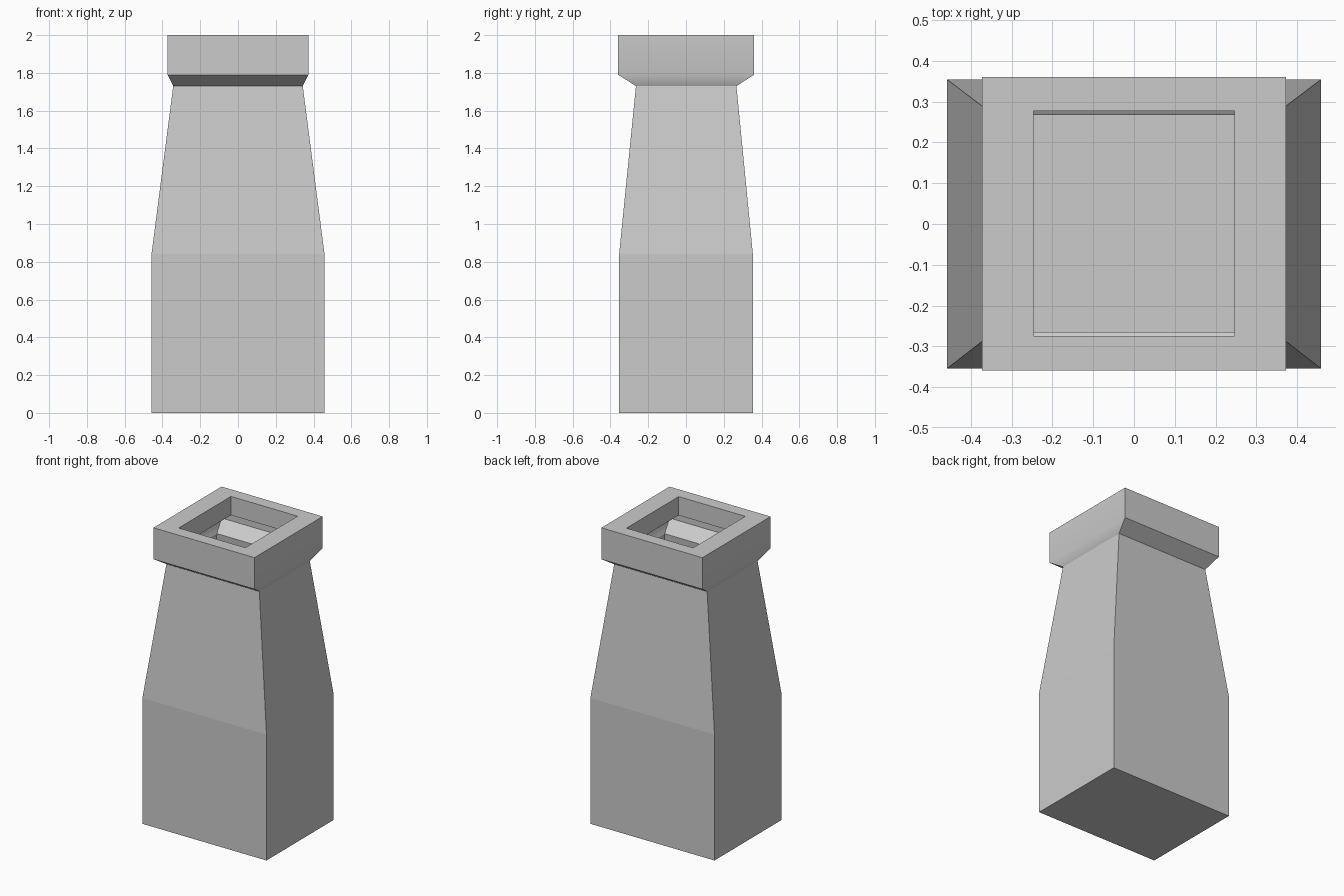
import bpy, bmesh

if "Cube" in bpy.data.objects:
    bpy.data.objects.remove(bpy.data.objects["Cube"])

# Rectangular sections, followed as one continuous skin:
# (half x, y min, y max, z)
SECTIONS = [
    (0.458, -0.354, 0.354, 0.0),     # base
    (0.458, -0.354, 0.354, 0.84),    # shoulder
    (0.343, -0.265, 0.267, 1.73),    # neck
    (0.373, -0.359, 0.360, 1.79),    # flare under collar
    (0.373, -0.359, 0.360, 2.0),     # collar outer edge
    (0.246, -0.274, 0.277, 2.0),     # mouth
    (0.246, -0.274, 0.277, 1.875),   # inner lip
]


def ring(bm, hx, y0, y1, z):
    return [bm.verts.new(p) for p in
            ((-hx, y0, z), (hx, y0, z), (hx, y1, z), (-hx, y1, z))]


bm = bmesh.new()
rings = [ring(bm, *s) for s in SECTIONS]

# Closed bottom
bm.faces.new(reversed(rings[0]))

# Walls between consecutive sections
for level, (a, b) in enumerate(zip(rings, rings[1:])):
    for i in range(4):
        j = (i + 1) % 4
        face = bm.faces.new((a[i], a[j], b[j], b[i]))
        # the shallow bend on the collar's left and right sides is soft
        face.smooth = level in (2, 3) and i in (1, 3)

mesh = bpy.data.meshes.new("square_bottle")
bm.to_mesh(mesh)
bm.free()
bottle = bpy.data.objects.new("square_bottle", mesh)
bpy.context.collection.objects.link(bottle)
